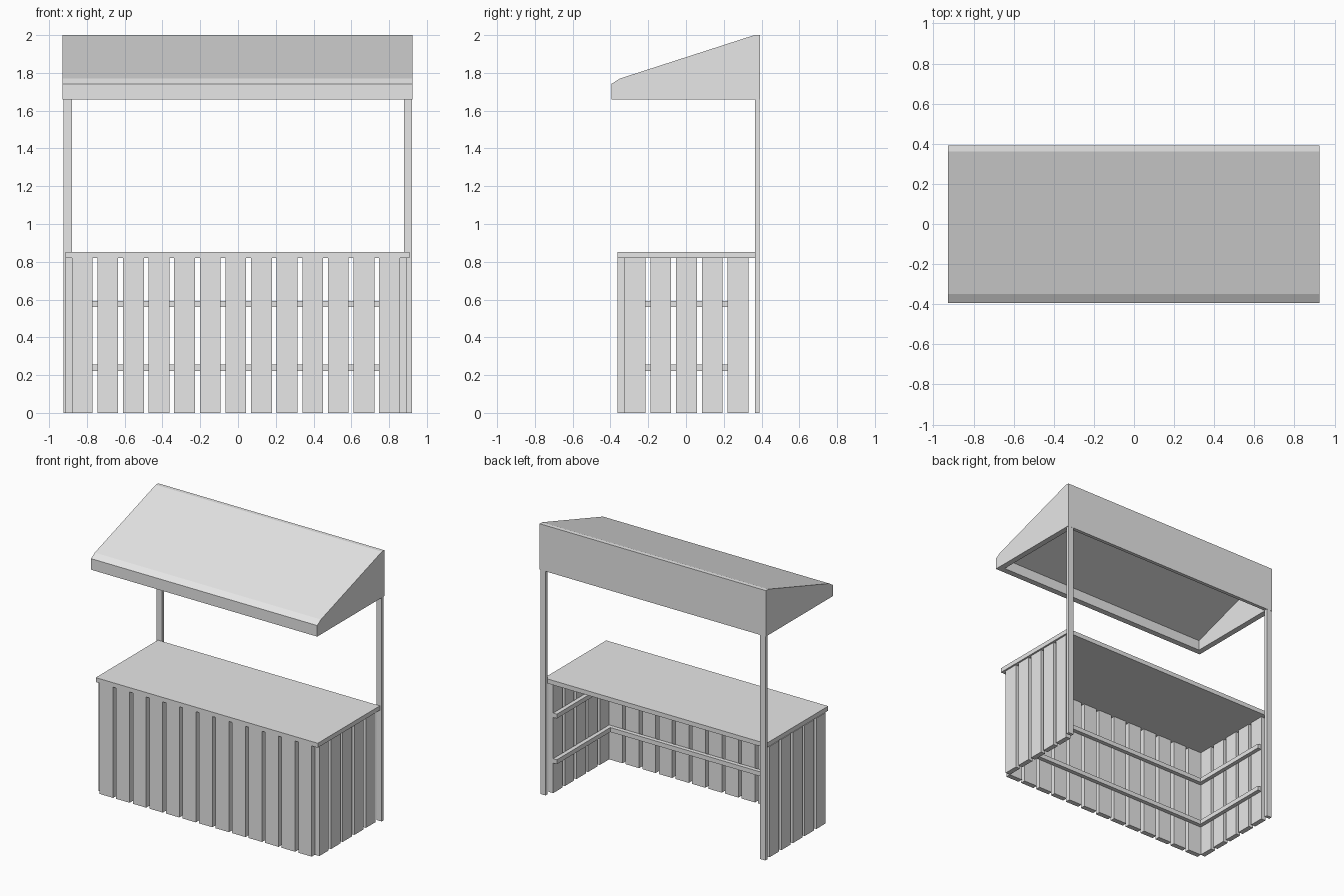
import bpy, bmesh

if "Cube" in bpy.data.objects:
    bpy.data.objects.remove(bpy.data.objects["Cube"], do_unlink=True)

# Single plain finish
grey = bpy.data.materials.new("plain_grey")
grey.use_nodes = True
grey.diffuse_color = (0.8, 0.8, 0.8, 1)
grey.node_tree.nodes["Principled BSDF"].inputs["Base Color"].default_value = (0.8, 0.8, 0.8, 1)


def finish(name, bm):
    bmesh.ops.recalc_face_normals(bm, faces=bm.faces[:])
    mesh = bpy.data.meshes.new(name)
    bm.to_mesh(mesh)
    bm.free()
    mesh.materials.append(grey)
    obj = bpy.data.objects.new(name, mesh)
    bpy.context.scene.collection.objects.link(obj)
    return obj


def box(name, xs, ys, zs):
    """Box given by its (min, max) range on each axis."""
    bm = bmesh.new()
    bmesh.ops.create_cube(bm, size=1)
    for v in bm.verts:
        for axis, (lo, hi) in enumerate((xs, ys, zs)):
            v.co[axis] = hi if v.co[axis] > 0 else lo
    return finish(name, bm)


def open_prism(bm, profile, x0, x1):
    """Extrude a y-z profile along x, leaving its last (bottom) side open."""
    a = [bm.verts.new((x0, y, z)) for y, z in profile]
    b = [bm.verts.new((x1, y, z)) for y, z in profile]
    bm.faces.new(a)
    bm.faces.new(b)
    for i in range(len(profile) - 1):
        bm.faces.new((a[i], a[i + 1], b[i + 1], b[i]))
    return a[0], a[-1], b[-1], b[0]


LEFT, RIGHT = -0.88, 0.857      # inner faces of the side walls
FRONT, BACK = -0.325, 0.33      # inner face of the front wall, end of the sides
BOARD_TOP, BOARD_W, PITCH = 0.82, 0.11, 0.1356
WALL = 0.037
RAIL_D = 0.03

# Front boards
for i in range(13):
    x = LEFT + i * PITCH
    box(f"front_board_{i + 1}", (x, x + BOARD_W), (FRONT - WALL, FRONT), (0, BOARD_TOP))

# Side boards
for side, xs in (("right", (LEFT - WALL, LEFT)), ("left", (RIGHT, RIGHT + WALL))):
    for i in range(5):
        y = FRONT + i * 0.1365
        box(f"{side}_board_{i + 1}", xs, (y, y + BOARD_W), (0, BOARD_TOP))

# Rails inside the boards
for level, z in (("lower", 0.222), ("upper", 0.56)):
    zs = (z, z + 0.033)
    box(f"{level}_front_rail", (LEFT, RIGHT), (FRONT, FRONT + RAIL_D), zs)
    box(f"{level}_right_rail", (LEFT, LEFT + RAIL_D), (FRONT + RAIL_D, BACK), zs)
    box(f"{level}_left_rail", (RIGHT - RAIL_D, RIGHT), (FRONT + RAIL_D, BACK), zs)

# Counter top
box("counter_top", (-0.912, 0.907), (-0.362, 0.365), (BOARD_TOP, 0.853))

# Back posts
box("right_post", (-0.923, -0.88), (0.365, 0.39), (0, 1.665))
box("left_post", (0.878, 0.921), (0.365, 0.39), (0, 1.665))

# Hollow canopy, open underneath
bm = bmesh.new()
outer = open_prism(bm, [(-0.394, 1.66), (-0.394, 1.742), (-0.35, 1.77),
                        (0.362, 2.0), (0.391, 2.0), (0.391, 1.66)], -0.928, 0.925)
inner = open_prism(bm, [(-0.35, 1.66), (-0.35, 1.735),
                        (0.365, 1.965), (0.365, 1.66)], -0.885, 0.882)
for i in range(4):
    j = (i + 1) % 4
    bm.faces.new((outer[i], outer[j], inner[j], inner[i]))
finish("canopy", bm)
